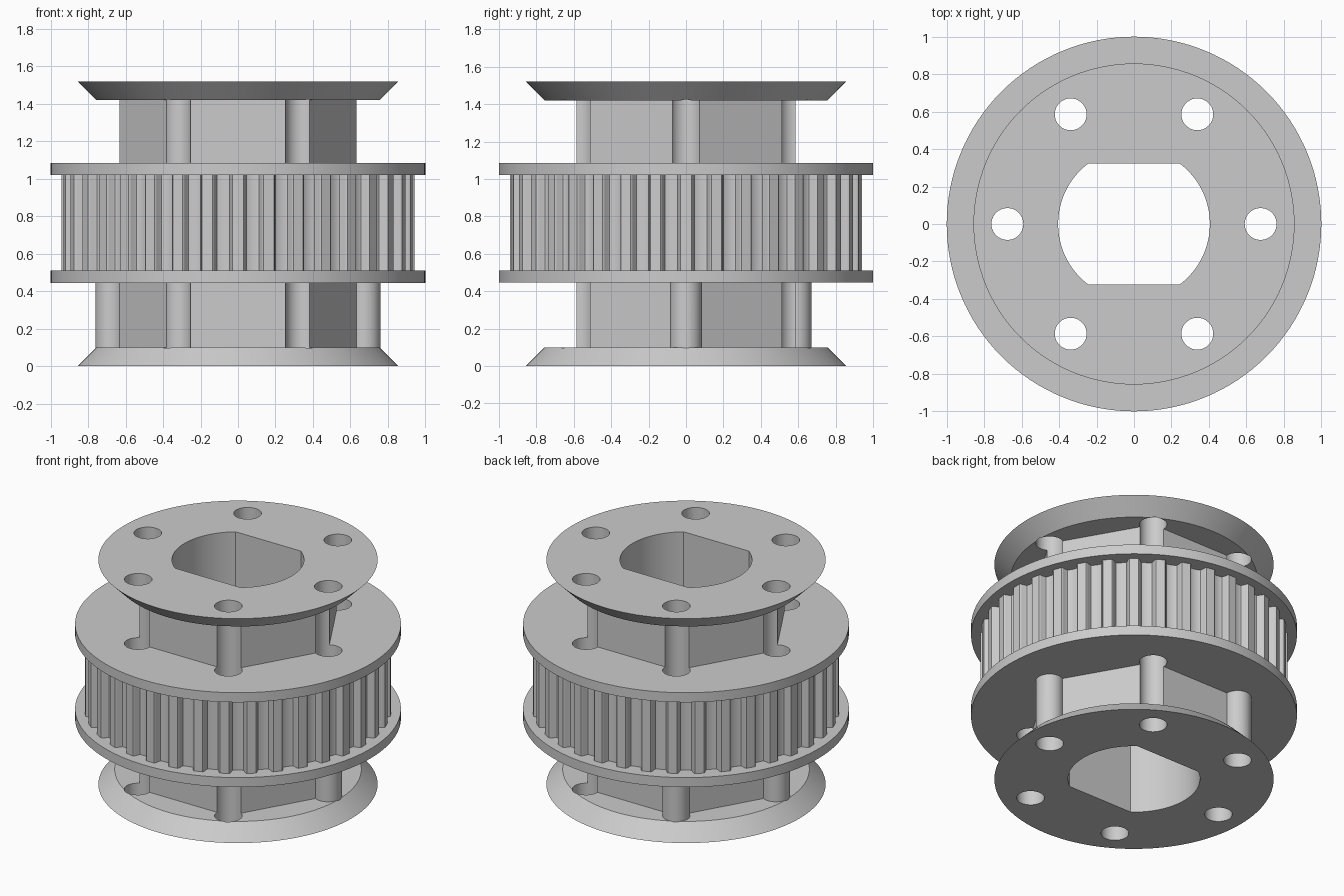
import bpy, bmesh
from math import sin, cos, asin, pi, radians, tau

cube = bpy.data.objects.get("Cube")
if cube:
    bpy.data.objects.remove(cube, do_unlink=True)

grey = bpy.data.materials.new("plain_grey")
grey.use_nodes = True
COLOUR = (0.6, 0.6, 0.6, 1)
grey.diffuse_color = COLOUR
grey.node_tree.nodes["Principled BSDF"].inputs["Base Color"].default_value = COLOUR


def circle(r, n=128, cx=0, cy=0, start=0):
    return [(cx + r * cos(start + tau * i / n), cy + r * sin(start + tau * i / n)) for i in range(n)]


def prism(name, lower, z0, z1, upper=None):
    """Solid between two matching outlines."""
    upper = upper or lower
    bm = bmesh.new()
    a = [bm.verts.new((x, y, z0)) for x, y in lower]
    b = [bm.verts.new((x, y, z1)) for x, y in upper]
    n = len(a)
    bm.faces.new(a[::-1])
    bm.faces.new(b)
    for i in range(n):
        j = (i + 1) % n
        bm.faces.new((a[i], a[j], b[j], b[i]))
    mesh = bpy.data.meshes.new(name)
    bm.to_mesh(mesh)
    bm.free()
    mesh.materials.append(grey)
    obj = bpy.data.objects.new(name, mesh)
    bpy.context.scene.collection.objects.link(obj)
    return obj


def combine(target, other, operation):
    mod = target.modifiers.new(operation, 'BOOLEAN')
    mod.operation = operation
    mod.solver = 'EXACT'
    mod.object = other
    bpy.context.view_layer.objects.active = target
    bpy.ops.object.modifier_apply(modifier=mod.name)
    bpy.data.objects.remove(other, do_unlink=True)


HEIGHT = 1.52
HOLE_RING = 0.676

# Hexagonal hub running the full height
pulley = prism("toothed_pulley", circle(HOLE_RING, 6), 0.05, HEIGHT - 0.05)

# Toothed belt ring: rounded grooves between narrow lands
TEETH, LAND_R = 36, 0.94
groove = [(-0.054, 0), (-0.049, 0.004), (-0.045, 0.013), (-0.038, 0.035), (-0.033, 0.044), (-0.024, 0.048)]
groove += [(-t, d) for t, d in reversed(groove)]
ring = []
for i in range(TEETH):
    mid = tau * (i + 0.5) / TEETH
    for t, depth in groove:
        r = LAND_R - depth
        ring.append((r * cos(mid) - t * sin(mid), r * sin(mid) + t * cos(mid)))
combine(pulley, prism("belt_teeth", ring, 0.48, 1.05), 'UNION')

# Flat flanges either side of the teeth
for z in (0.445, 1.02):
    combine(pulley, prism("belt_flange", circle(1), z, z + 0.065), 'UNION')

# Bevelled end plates
wide, narrow = circle(0.857), circle(0.757)
combine(pulley, prism("lower_plate", wide, 0, 0.1, narrow), 'UNION')
combine(pulley, prism("upper_plate", narrow, HEIGHT - 0.1, HEIGHT, wide), 'UNION')

# Double-flat shaft bore
BORE_R = 0.405
half = asin(0.323 / BORE_R)
arc = [-half + 2 * half * i / 32 for i in range(33)]
bore = [(BORE_R * cos(a + s), BORE_R * sin(a + s)) for s in (0, pi) for a in arc]
combine(pulley, prism("shaft_bore", bore, -0.2, HEIGHT + 0.2), 'DIFFERENCE')

# Six bolt holes through the hub corners
for i in range(6):
    a = tau * i / 6
    hole = circle(0.085, 48, HOLE_RING * cos(a), HOLE_RING * sin(a), a + tau / 96)
    combine(pulley, prism("bolt_hole", hole, -0.2, HEIGHT + 0.2), 'DIFFERENCE')

# Smooth curved walls, keep edges crisp
bpy.ops.object.select_all(action='DESELECT')
pulley.select_set(True)
bpy.context.view_layer.objects.active = pulley
bpy.ops.object.shade_smooth_by_angle(angle=radians(28))
